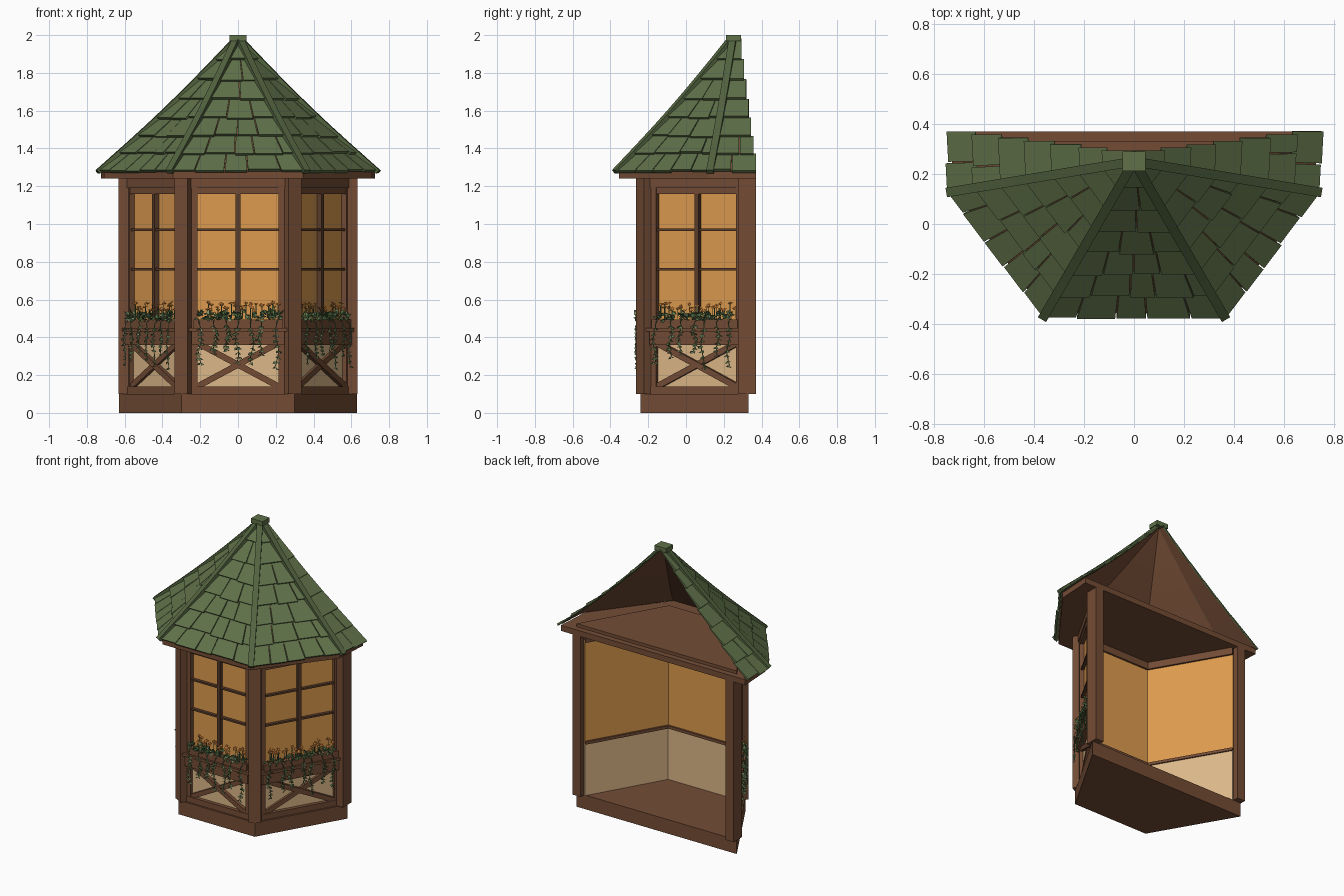
import bpy, math, random
from mathutils import Vector as V

if "Cube" in bpy.data.objects:
    bpy.data.objects.remove(bpy.data.objects["Cube"])

random.seed(4)

def mat(name, r, g, b):
    m = bpy.data.materials.new(name)
    m.diffuse_color = (r, g, b, 1)
    m.use_nodes = True
    m.node_tree.nodes["Principled BSDF"].inputs["Base Color"].default_value = m.diffuse_color
    return m

WOOD = mat("brown wood", 0.175, 0.073, 0.036)
DARK = mat("dark wood", 0.105, 0.047, 0.024)
ROOF = mat("green shingle", 0.115, 0.165, 0.066)
RIDGE = mat("dark green ridge", 0.085, 0.125, 0.05)
CREAM = mat("cream plaster", 0.72, 0.48, 0.25)
GLASS = mat("amber glass", 0.73, 0.33, 0.078)
LEAF = mat("leaf green", 0.10, 0.19, 0.07)
PALE = mat("pale leaf green", 0.22, 0.32, 0.15)
FLOWER = mat("orange petal", 0.72, 0.25, 0.05)

class Build:
    """Collects faces, then makes one object."""
    def __init__(self, name, *mats):
        self.name, self.mats, self.v, self.f, self.m = name, mats, [], [], []

    def add(self, verts, faces, mi=0):
        n = len(self.v)
        self.v += [tuple(p) for p in verts]
        self.f += [[i + n for i in f] for f in faces]
        self.m += [mi] * len(faces)

    def loft(self, rings, mi=0):
        k = len(rings[0])
        faces = [[i * k + j, i * k + (j + 1) % k, (i + 1) * k + (j + 1) % k, (i + 1) * k + j]
                 for i in range(len(rings) - 1) for j in range(k)]
        faces += [list(range(k))[::-1], [(len(rings) - 1) * k + j for j in range(k)]]
        self.add([p for r in rings for p in r], faces, mi)

    def done(self):
        me = bpy.data.meshes.new(self.name)
        me.from_pydata(self.v, [], self.f)
        for m in self.mats:
            me.materials.append(m)
        me.polygons.foreach_set("material_index", self.m)
        me.update()
        o = bpy.data.objects.new(self.name, me)
        bpy.context.collection.objects.link(o)
        return o

def prism(name, pts, z0, z1, m):
    b = Build(name, m)
    b.loft([[(x, y, z) for x, y in pts] for z in (z0, z1)])
    b.done()

def mirrored(half):
    """Right-hand outline, front to back, closed with its mirror image."""
    return half + [(-x, y) for x, y in reversed(half)]

# Base, ceiling and eaves
foot = mirrored([(0.3, -0.24), (0.63, 0.33)])
prism("base", foot, 0, 0.1, WOOD)
prism("ceiling_board", mirrored([(0.345, -0.355), (0.71, 0.12), (0.725, 0.37)]), 1.24, 1.28, WOOD)
prism("top_plate", foot, 1.28, 1.302, WOOD)

# Corner posts and back posts
for s, side in ((-1, "left"), (1, "right")):
    n = V((s * 0.5, -0.866))
    t = V((0.866, s * 0.5))
    c = V((s * 0.3, -0.24)) - n * 0.032
    prism(side + "_corner_post", [c + t * a * 0.04 + n * b * 0.036
          for a, b in ((-1, 1), (1, 1), (1, -1), (-1, -1))], 0.1, 1.24, WOOD)
    xs = sorted((s * 0.57, s * 0.633))
    prism(side + "_back_post", [(xs[0], 0.275), (xs[1], 0.275), (xs[1], 0.37), (xs[0], 0.37)],
          0.1, 1.24, WOOD)

class Wall:
    """Local frame: u along the wall, d outward, z up."""
    def __init__(self, name, p0, p1):
        p0, p1 = V(p0), V(p1)
        self.name, self.L = name, (p1 - p0).length
        self.t = (p1 - p0).normalized()
        self.n = V((self.t.y, -self.t.x))
        self.c = (p0 + p1) / 2

    def p(self, u, d, z):
        q = self.c + self.t * u + self.n * d
        return V((q.x, q.y, z))

    def bar(self, b, a, e, w, d0, d1):
        """Bar from a to e, both (u, z), of width w."""
        a, e = V(a), V(e)
        k = (e - a).normalized()
        k = V((-k.y, k.x)) * w / 2
        b.loft([[self.p(q.x + s * k.x, d, q.y + s * k.y)
                 for s, d in ((-1, d0), (1, d0), (1, d1), (-1, d1))] for q in (a, e)])

    def block(self, b, u0, u1, z0, z1, d0, d1):
        self.bar(b, (u0, (z0 + z1) / 2), (u1, (z0 + z1) / 2), z1 - z0, d0, d1)

def leaf(b, p, d, size, mi):
    """Small folded diamond leaf pointing along d."""
    d = d.normalized()
    s = d.cross(V((random.uniform(-1, 1), random.uniform(-1, 1), 0.7))).normalized()
    up = d.cross(s) * size * 0.2
    b.add([p, p + d * size * .5 + s * size * .38 + up, p + d * size, p + d * size * .5 - s * size * .38 + up],
          [(0, 1, 2), (0, 2, 3)], mi)

def make_wall(w):
    h = w.L / 2 - 0.085           # half width of the window
    e = w.L / 2 - 0.03
    b = Build(w.name + "_glass", GLASS)
    w.block(b, -e, e, 0.48, 1.2, -0.062, -0.045); b.done()
    b = Build(w.name + "_lower_panel", CREAM)
    w.block(b, -e, e, 0.1, 0.475, -0.066, -0.038); b.done()

    b = Build(w.name + "_frame", WOOD)
    for s in (-1, 1):
        w.block(b, *sorted((s * h, s * (h + 0.05))), 0.1, 1.24, -0.055, -0.015)
    w.block(b, -e, e, 1.16, 1.22, -0.055, -0.018)
    w.block(b, -e, e, 1.19, 1.24, -0.075, -0.01)
    w.block(b, -e, e, 0.1, 0.14, -0.05, -0.012)
    w.block(b, -h - .02, h + .02, 0.45, 0.495, -0.05, 0.0)
    w.block(b, -e, e, 0.466, 0.486, -0.075, -0.04)
    b.done()

    b = Build(w.name + "_cross_brace", WOOD)
    for s in (-1, 1):
        w.bar(b, (-s * h, 0.14), (s * h, 0.37), 0.032, -0.04, -0.018 - 0.003 * s)
    b.done()

    b = Build(w.name + "_glazing_bars", DARK)
    w.block(b, -0.013, 0.013, 0.49, 1.17, -0.047, -0.02)
    for z in (0.76, 0.97):
        w.block(b, -h, h, z - 0.006, z + 0.006, -0.047, -0.024)
    b.done()

    # Flower box with a projecting lip
    b = Build(w.name + "_flower_box", WOOD)
    w.block(b, -h - .03, h + .03, 0.36, 0.43, -0.035, 0.004)
    w.block(b, -h - .045, h + .045, 0.43, 0.45, -0.035, 0.014)
    b.done()

    # Foliage, blossoms and trailing vines
    b = Build(w.name + "_plants", LEAF, PALE, FLOWER)
    R = random.uniform
    for i in range(110):
        p = w.p(R(-h, h), R(-0.03, 0.012), R(0.49, 0.525))
        o = w.t * R(-1, 1) + w.n * R(-0.3, 0.9)
        leaf(b, p, V((o.x, o.y, R(-0.2, 0.9))), R(0.025, 0.04), int(R(0, 1) < 0.35))
    for i in range(34):
        p = w.p(R(-h, h), R(-0.035, 0.012), R(0.535, 0.58))
        r, tilt = R(0.012, 0.018), R(0.2, 0.8)
        ring = []
        for k in range(10):
            a, q = k * math.pi / 5, r * (1 if k % 2 else 0.55)
            o = w.t * math.cos(a) * q + w.n * math.sin(a) * q * 0.8
            ring.append(p + V((o.x, o.y, 0.006 - math.sin(a) * q * tilt)))
        b.add([p] + ring, [(0, k + 1, (k + 1) % 10 + 1) for k in range(10)], 2)
        foot_p = V((p.x, p.y, 0.5))
        sx = V((w.t.x, w.t.y, 0)) * 0.002
        b.add([foot_p - sx, foot_p + sx, p + sx, p - sx], [(0, 1, 2, 3)], 0)
    for i in range(7):
        u0 = -h * 0.9 + 1.8 * h * i / 6 + R(-0.015, 0.015)
        end, ph = R(0.235, 0.34), R(0, 6)
        rings, zs = [], [0.5 + (end - 0.5) * k / 9 for k in range(10)]
        for k, z in enumerate(zs):
            u = u0 + 0.009 * math.sin(ph + k * 0.9)
            d = 0.02 if k else -0.01
            rings.append([w.p(u + 0.003 * math.cos(a), d + 0.003 * math.sin(a), z) for a in (0, 2.1, 4.2)])
            if k > 1:
                for s in (-1, 1):
                    o = w.t * s + w.n * R(0, 0.5)
                    leaf(b, w.p(u, d, z), V((o.x, o.y, R(-1.3, -0.3))), R(0.018, 0.027), int(R(0, 1) < 0.6))
        b.loft(rings)
    b.done()

for args in (("front", (-0.3, -0.24), (0.3, -0.24)), ("right", (0.3, -0.24), (0.63, 0.33)),
             ("left", (-0.63, 0.33), (-0.3, -0.24))):
    make_wall(Wall(*args))

# Roof facets: eave corners A and B, with the apex above each
EAVE, ROWS = 1.28, 7
TOP, BACK = V((0, 0.25, 1.98)), V((0, 0.28, 1.98))
F0, F1 = V((0.355, -0.36, EAVE)), V((0.725, 0.13, EAVE))
F2 = V((0.738, 0.37, EAVE))
mx = lambda p: V((-p.x, p.y, p.z))
facets = [(mx(F0), F0, TOP, TOP, 0), (F0, F1, TOP, TOP, 0), (mx(F1), mx(F0), TOP, TOP, 0),
          (F1, F2, TOP, BACK, 1), (mx(F2), mx(F1), BACK, TOP, -1)]

def on_roof(f, u, t, lift=0):
    A, B, PA, PB, _ = f
    n = (B - A).cross((PA + PB) / 2 - A).normalized()
    p = A.lerp(PA, t).lerp(B.lerp(PB, t), u) + n * lift
    p.z -= 0.02 * math.sin(math.pi * max(t, 0))
    return p

lining, tiles = Build("roof_lining", WOOD), Build("roof_shingles", ROOF)
for f in facets:
    width = (f[1] - f[0]).length
    for i in range(ROWS):
        t0, t1 = i / ROWS, (i + 1) / ROWS
        lining.add([on_roof(f, u, t, -0.004) for u, t in ((0, t0), (1, t0), (1, t1), (0, t1))], [(0, 1, 2, 3)])
        n = max(1, round(width * (1 - t0) / 0.13))
        cuts = [0] + [(k + random.uniform(-0.2, 0.2) + (0.25 if i % 2 else -0.1)) / n
                      for k in range(1, n)] + [1]
        for a, c in zip(cuts, cuts[1:]):
            g = 0.003 / (width * (1.05 - t0))
            tb, th = t0 - random.uniform(0.0, 0.018), random.uniform(0.014, 0.02)
            a0, c0 = a + (g if a > 0 else 0), c - (g if c < 1 else 0)
            spots = ((a0, tb), (c0, tb), (c0, t1), (a0, t1))
            low = [on_roof(f, u, t) for u, t in spots]
            top = [on_roof(f, u, t, th if t < t1 else 0.003) for u, t in spots]
            for q in (low, top):      # stepped rear edge
                if f[4] == 1 and c == 1:
                    q[2].y = q[1].y
                if f[4] == -1 and a == 0:
                    q[3].y = q[0].y
                for p in q:
                    p.y = min(p.y, 0.373)
            tiles.loft([low, top])
lining.done()
tiles.done()

# Ridge strips over the hips, and the square cap
ridges = Build("roof_ridges", RIDGE)
for c in (F0, F1, mx(F0), mx(F1)):
    d = TOP - c
    side = d.cross(V((0, 0, 1))).normalized() * 0.019
    up = side.cross(d).normalized()
    rings = []
    for k in range(9):
        t = -0.015 + 0.995 * k / 8
        p = c.lerp(TOP, t) - V((0, 0, 0.02 * math.sin(math.pi * max(t, 0))))
        rings.append([p - side - up * 0.004, p + side - up * 0.004, p + side + up * 0.022, p - side + up * 0.022])
    ridges.loft(rings)
ridges.done()
prism("roof_cap", [(-0.046, 0.212), (0.046, 0.212), (0.046, 0.29), (-0.046, 0.29)], 1.968, 2.0, ROOF)

# Consistent outward faces on all closed parts
import bmesh
for o in bpy.context.collection.objects:
    if o.name.endswith("_plants") or o.name == "roof_lining":
        continue
    bm = bmesh.new()
    bm.from_mesh(o.data)
    bmesh.ops.recalc_face_normals(bm, faces=bm.faces)
    bm.to_mesh(o.data)
    bm.free()
